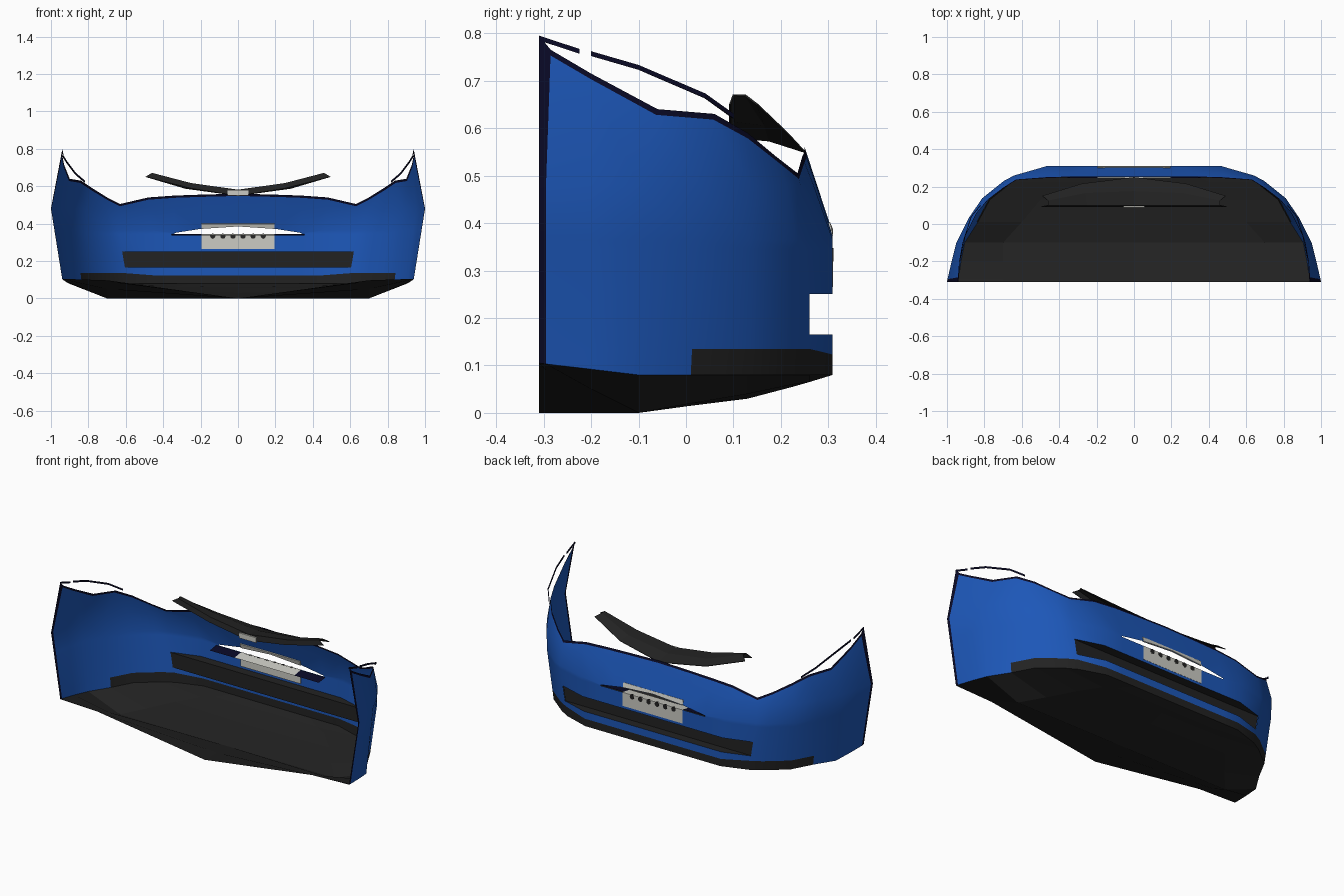
import bpy
import bmesh
import math

cube = bpy.data.objects.get("Cube")
if cube:
    bpy.data.objects.remove(cube, do_unlink=True)


def material(name, r, g, b):
    m = bpy.data.materials.new(name)
    m.use_nodes = True
    m.diffuse_color = (r, g, b, 1)
    bsdf = next(n for n in m.node_tree.nodes if n.type == 'BSDF_PRINCIPLED')
    bsdf.inputs["Base Color"].default_value = (r, g, b, 1)
    bsdf.inputs["Roughness"].default_value = 0.6
    return m


BLUE = material("body blue", 0.012, 0.095, 0.48)
BLACK = material("trim black", 0.016, 0.016, 0.016)
NAVY = material("edge navy", 0.003, 0.003, 0.02)
GREY = material("plate grey", 0.6, 0.6, 0.55)


def sheet(name, columns, mats, rule=None, smooth=False, thickness=0):
    """Skin a mirrored grid of columns; rule gives a material index or None for a hole."""
    bm = bmesh.new()
    grid = [[bm.verts.new(p) for p in col] for col in columns]
    for i in range(len(grid) - 1):
        for j in range(len(grid[i]) - 1):
            index = rule(i, j) if rule else 0
            if index is None:
                continue
            face = bm.faces.new((grid[i][j], grid[i][j + 1],
                                 grid[i + 1][j + 1], grid[i + 1][j]))
            face.material_index = index
    loose = [v for v in bm.verts if not v.link_faces]
    bmesh.ops.delete(bm, geom=loose, context='VERTS')
    mesh = bpy.data.meshes.new(name)
    bm.to_mesh(mesh)
    bm.free()
    for m in mats:
        mesh.materials.append(m)
    obj = bpy.data.objects.new(name, mesh)
    bpy.context.collection.objects.link(obj)
    mod = obj.modifiers.new("mirror", 'MIRROR')
    mod.use_clip = True
    if thickness:
        mod = obj.modifiers.new("thickness", 'SOLIDIFY')
        mod.thickness = thickness
        mod.offset = 0
    if smooth:
        bpy.ops.object.select_all(action='DESELECT')
        obj.select_set(True)
        bpy.context.view_layer.objects.active = obj
        bpy.ops.object.shade_smooth_by_angle(angle=math.radians(30))


def box(name, center, size, mat):
    bpy.ops.mesh.primitive_cube_add(size=1, location=center)
    obj = bpy.context.object
    obj.name = name
    obj.scale = size
    obj.data.materials.append(mat)


# Shell stations from the centre to the wing end: lower, widest and top points
FRONT = 0.309
PLATE = FRONT - 0.003
stations = [
    ((0, FRONT, .08), (0, FRONT, .38), (0, .25, .56)),
    ((.2, FRONT, .08), (.2, FRONT, .38), (.2, .25, .555)),
    ((.34, FRONT, .08), (.34, FRONT, .38), (.34, .25, .55)),
    ((.44, FRONT, .08), (.47, FRONT, .38), (.48, .245, .54)),
    ((.59, .26, .08), (.645, .26, .40), (.63, .235, .505)),
    ((.65, .225, .08), (.70, .235, .42), (.70, .19, .54)),
    ((.77, .13, .08), (.82, .14, .45), (.78, .13, .59)),
    ((.835, .01, .08), (.885, .03, .48), (.84, .06, .63)),
    ((.905, -.1, .08), (.95, -.1, .48), (.9, -.06, .64)),
    ((.925, -.2, .092), (.975, -.2, .48), (.93, -.2, .715)),
    ((.939, -.295, .103), (.997, -.295, .48), (.94, -.285, .765)),
    ((.94, -.31, .105), (1, -.31, .48), (.94, -.31, .795)),
]
SLIT_TOP = {0: .385, 1: .372, 2: .35}


def at_height(station, z):
    low, mid, top = station
    a, b = (low, mid) if z <= mid[2] else (mid, top)
    t = (z - a[2]) / (b[2] - a[2])
    return (a[0] + (b[0] - a[0]) * t, a[1] + (b[1] - a[1]) * t, z)


def shell_column(i):
    s = stations[i]
    top = s[2][2]
    lip = .123 if i < 4 else .135
    heights = (s[0][2], lip, .165, .25, .345, SLIT_TOP.get(i, .365), .48, top - .012, top)
    return [at_height(s, z) for z in heights]


def shell_rule(i, j):
    if j == 2 and i < 4 or j == 4 and i < 2:
        return None                      # lower grille opening and slit
    if j == 0 and i < 7:
        return 1                         # black lower lip
    return 2 if j == 7 or i == 10 else 0  # dark rim


columns = [shell_column(i) for i in range(len(stations))]
sheet("bumper_shell", columns, [BLUE, BLACK, NAVY], shell_rule, smooth=True)

# Undertray: flat in the middle, rising to the shell's lower edge,
# with its open end shaped as a shallow V
breaks = [(.25, .08, .08), (.33, .065, .065), (.4, .055, .06), (.5, .03, .04),
          (.6, .015, .02), (.7, 0, 0), (.7, 0, .05), (.7, 0, .09), (.7, 0, .097)]
tray = []
for (bx, zc, zb), (low, _, _) in zip(breaks, stations[3:]):
    tray.append([(0, low[1], zc), (bx, low[1], zb), low])
sheet("undertray", tray, [BLACK])

# Recessed lower grille with ledges joining the opening
grille = []
for i in range(5):
    lower, upper = columns[i][2], columns[i][3]
    grille.append([upper, (upper[0], .257, .25), (lower[0], .257, .165), lower])
sheet("lower_grille", grille, [BLACK])

# Shelf inside the slit: light behind the plate, dark at both ends
sheet("slit_shelf", [[(x, .304, .345), (x, .245, .336)] for x in (0, .195, .355)],
      [GREY, NAVY], lambda i, j: i)

# Licence plate below and above the slit
box("plate", (0, PLATE, .305), (.39, .008, .08), GREY)
sheet("plate_upper_edge", [[(0, PLATE, .386), (0, PLATE - .006, .4)],
                           [(.195, PLATE, .373), (.195, PLATE - .006, .4)]],
      [GREY], thickness=.008)

# Round dark notches along the plate, half covered by the shelf
for k in range(6):
    bpy.ops.mesh.primitive_cylinder_add(vertices=12, radius=.014, depth=.0095,
                                        location=((k - 2.5) * .054, PLATE, .333),
                                        rotation=(math.pi / 2, 0, 0))
    notch = bpy.context.object
    notch.name = "plate_notch"
    notch.data.materials.append(BLACK)

# Upper chevron trim: upright inner face, then a top sloping outwards
chevron = [[(0, .093, .548), (0, .1, .58), (0, .175, .574), (0, .25, .55)],
           [(.25, .093, .588), (.25, .1, .615), (.26, .165, .607), (.28, .215, .588)],
           [(.495, .093, .65), (.46, .1, .67), (.46, .125, .669), (.49, .15, .65)]]
sheet("upper_chevron", chevron, [BLACK], thickness=.004)
box("badge_plate", (0, .093, .565), (.11, .009, .03), GREY)

# Thin headlight rim from each wing tip down to the shell, with a small gap
rim_path = [(.94, -.31, .79), (.935, -.225, .762), (.933, -.2, .757), (.915, -.1, .728),
            (.87, .04, .668), (.82, .1, .625)]
rim = [[(x, y, z - .005), (x, y, z + .005)] for x, y, z in rim_path]
sheet("headlight_rim", rim, [NAVY], lambda i, j: None if i == 1 else 0, thickness=.004)
